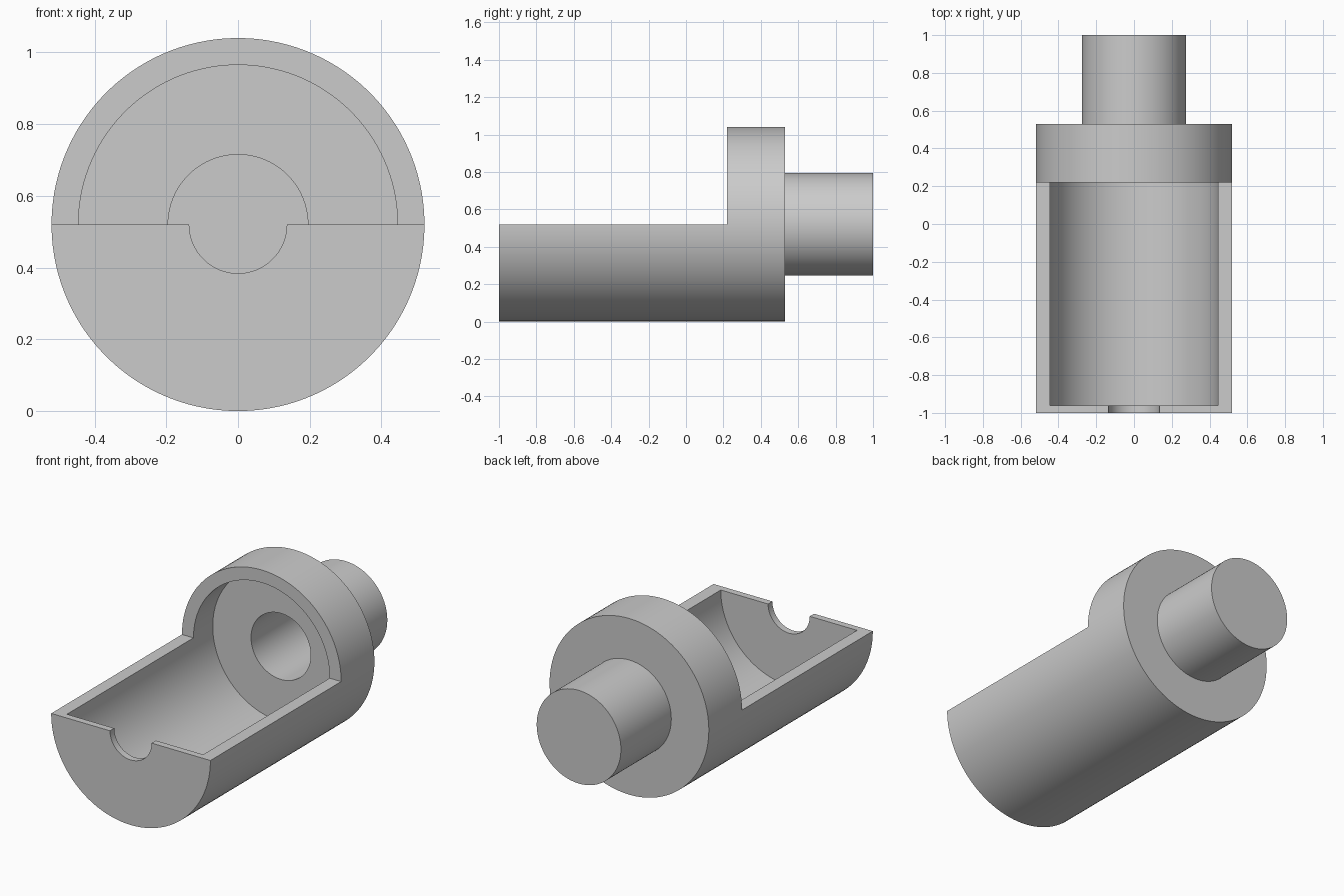
import bpy, bmesh, math
from mathutils import Matrix, Vector

default = bpy.data.objects.get("Cube")
if default:
    bpy.data.objects.remove(default, do_unlink=True)

AXIS_Z = 0.52
OUTER, INNER = 0.52, 0.445
PIN, BORE, NOTCH = 0.275, 0.195, 0.136
COLLAR_FRONT, COLLAR_BACK = 0.22, 0.53
SEGMENTS = 128

grey = bpy.data.materials.new("plain grey")
grey.use_nodes = True
colour = (0.6, 0.6, 0.6, 1)
grey.diffuse_color = colour
grey.node_tree.nodes["Principled BSDF"].inputs["Base Color"].default_value = colour


def add_object(name, bm):
    bmesh.ops.recalc_face_normals(bm, faces=bm.faces)
    mesh = bpy.data.meshes.new(name)
    bm.to_mesh(mesh)
    bm.free()
    obj = bpy.data.objects.new(name, mesh)
    bpy.context.collection.objects.link(obj)
    mesh.materials.append(grey)
    return obj


def lathe(name, profile):
    """Revolve (radius, y) points about the housing's long axis."""
    bm = bmesh.new()
    # Half-step start keeps the vertices off the cutting plane
    turn = Matrix.Rotation(math.pi / SEGMENTS, 3, "Y")
    verts = [bm.verts.new(turn @ Vector((r, y, 0))) for r, y in profile]
    edges = [bm.edges.new(pair) for pair in zip(verts, verts[1:] + verts[:1])]
    bmesh.ops.spin(bm, geom=verts + edges, cent=(0, 0, 0), axis=(0, 1, 0),
                   angle=math.tau, steps=SEGMENTS, use_merge=False)
    bmesh.ops.remove_doubles(bm, verts=bm.verts, dist=1e-4)
    bmesh.ops.dissolve_degenerate(bm, edges=bm.edges, dist=1e-5)
    bmesh.ops.translate(bm, verts=bm.verts, vec=(0, 0, AXIS_Z))
    return add_object(name, bm)


# Hollow housing with front wall, collar, rear pin and blind bore
housing = lathe("housing", [
    (NOTCH, -1), (OUTER, -1), (OUTER, COLLAR_BACK), (PIN, COLLAR_BACK),
    (PIN, 1), (0, 1), (0, 0.92), (BORE, 0.92), (BORE, 0.40),
    (INNER, 0.40), (INNER, -0.96), (NOTCH, -0.96)])

# Box that opens the upper half in front of the collar
bm = bmesh.new()
bmesh.ops.create_cube(bm, size=2)
bmesh.ops.translate(bm, verts=bm.verts,
                    vec=(0, COLLAR_FRONT - 1, AXIS_Z + 1))
bmesh.ops.scale(bm, verts=bm.verts, vec=(1, 2, 1),
                space=Matrix.Translation((0, -COLLAR_FRONT, 0)))
cutter = add_object("opening_cutter", bm)
cutter.hide_render = True

cut = housing.modifiers.new("opening", "BOOLEAN")
cut.operation = "DIFFERENCE"
cut.solver = "EXACT"
cut.object = cutter

bpy.ops.object.select_all(action="DESELECT")
housing.select_set(True)
bpy.context.view_layer.objects.active = housing
bpy.ops.object.modifier_apply(modifier=cut.name)
bpy.data.objects.remove(cutter, do_unlink=True)
bpy.ops.object.shade_smooth_by_angle(angle=math.radians(30))
